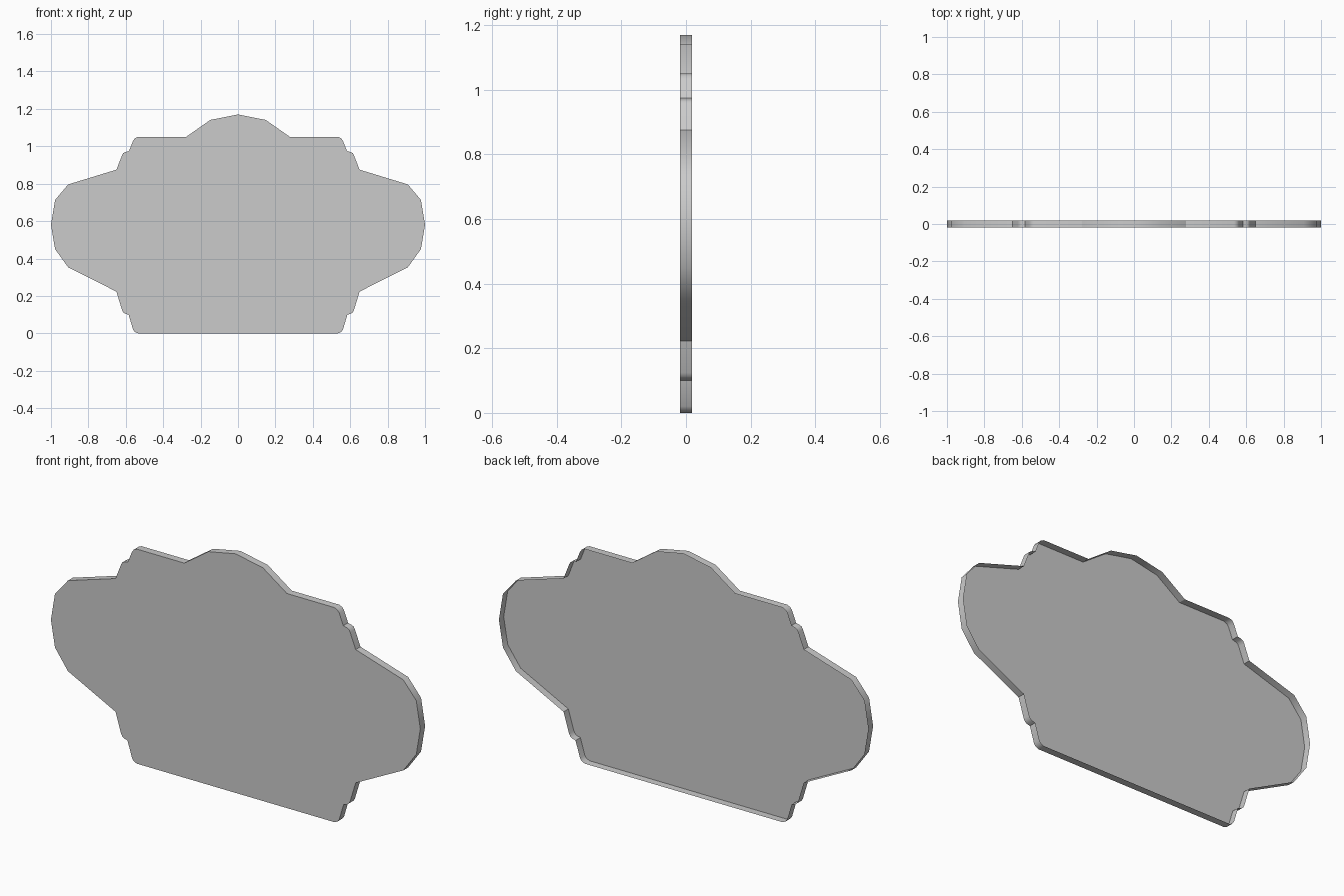
import bpy, bmesh, math

if "Cube" in bpy.data.objects:
    bpy.data.objects.remove(bpy.data.objects["Cube"])

HALF_DEPTH = 0.0185

# Right half of the plaque outline (x, z), bottom to top
right = [(0.535, 0.0), (0.551, 0.007), (0.561, 0.02), (0.585, 0.10),
         (0.604, 0.105), (0.614, 0.113), (0.62, 0.124), (0.65, 0.223),
         (0.908, 0.353), (0.978, 0.45), (1.0, 0.58), (0.978, 0.713),
         (0.908, 0.796), (0.65, 0.875), (0.62, 0.952), (0.614, 0.963),
         (0.604, 0.969), (0.583, 0.974), (0.561, 1.03), (0.551, 1.043),
         (0.535, 1.05), (0.278, 1.05), (0.148, 1.141)]
outline = right + [(0.0, 1.17)] + [(-x, z) for x, z in reversed(right)]

# Front face with a thin rim running backwards; the back is left open
bm = bmesh.new()
front = [bm.verts.new((x, -HALF_DEPTH, z)) for x, z in outline]
back = [bm.verts.new((x, HALF_DEPTH, z)) for x, z in outline]
bm.faces.new(front)
for i in range(len(front)):
    j = (i + 1) % len(front)
    bm.faces.new((front[j], front[i], back[i], back[j]))

mesh = bpy.data.meshes.new("sign_plaque")
bm.to_mesh(mesh)
bm.free()
plaque = bpy.data.objects.new("sign_plaque", mesh)
bpy.context.collection.objects.link(plaque)

# Smooth rim curves, sharp corners
bpy.context.view_layer.objects.active = plaque
plaque.select_set(True)
bpy.ops.object.shade_smooth_by_angle(angle=math.radians(34))
